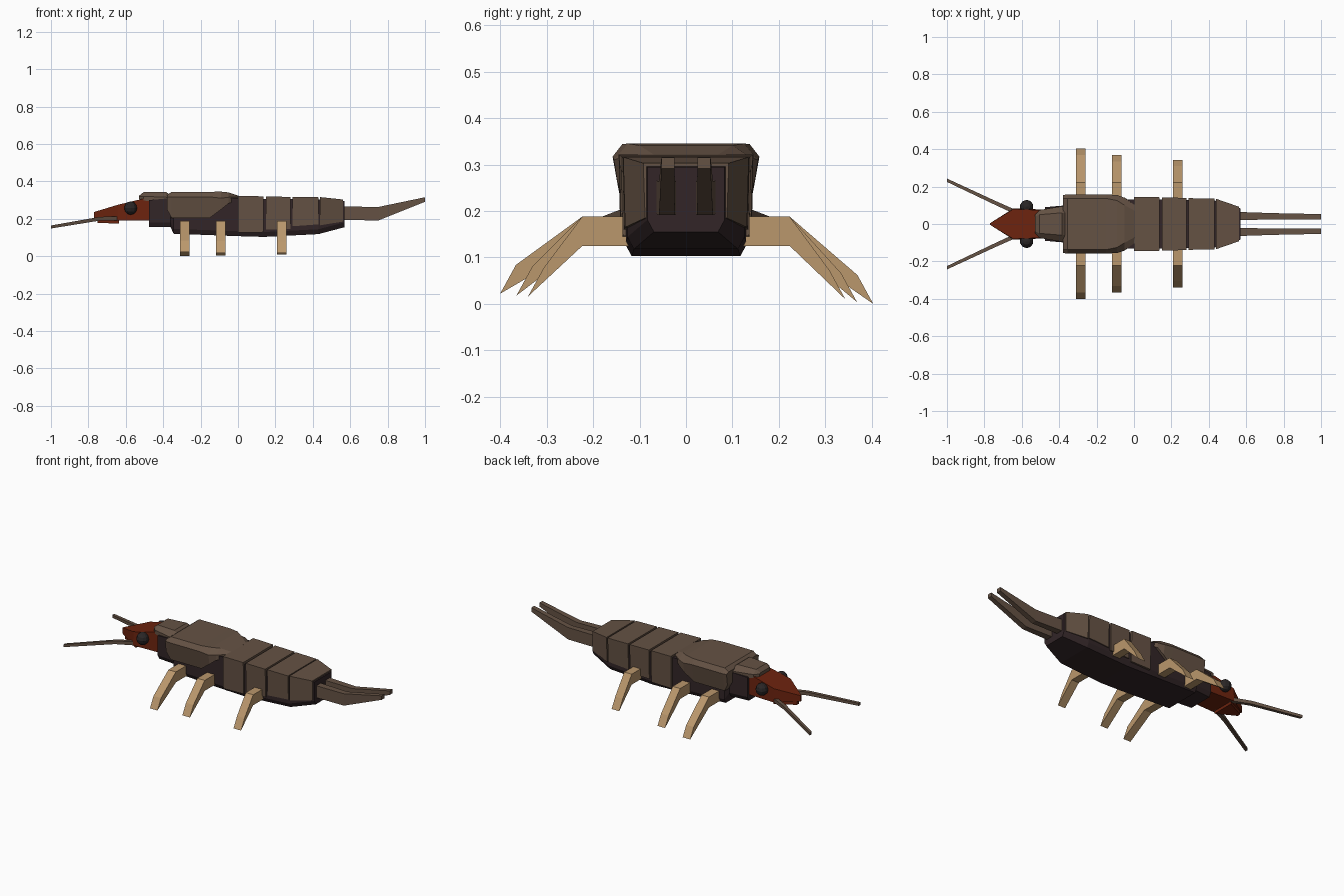
import bpy, bmesh
from mathutils import Vector


def material(name, srgb):
    m = bpy.data.materials.new(name)
    m.diffuse_color = [((c / 255 + 0.055) / 1.055) ** 2.4 for c in srgb] + [1]
    return m


SHELL = material("shell brown", (101, 82, 68))
BODY = material("dark body", (50, 37, 39))
HEAD = material("head rust", (108, 35, 14))
LEG = material("leg tan", (186, 151, 108))
EYE = material("eye black", (42, 38, 38))


def finish(bm, name, mat):
    bmesh.ops.recalc_face_normals(bm, faces=bm.faces)
    me = bpy.data.meshes.new(name)
    bm.to_mesh(me)
    bm.free()
    me.materials.append(mat)
    ob = bpy.data.objects.new(name, me)
    bpy.context.collection.objects.link(ob)
    return ob


def loft(name, rings, mat):
    """Skin between closed rings of equal point count and cap both ends."""
    bm = bmesh.new()
    vs = [[bm.verts.new(p) for p in r] for r in rings]
    n = len(vs[0])
    for a, b in zip(vs, vs[1:]):
        for i in range(n):
            j = (i + 1) % n
            bm.faces.new((a[i], a[j], b[j], b[i]))
    bm.faces.new(vs[0])
    bm.faces.new(vs[-1])
    return finish(bm, name, mat)


def ring(x, half):
    """Cross-section at x, mirrored in y from a half profile of (y, z)."""
    return [(x, y, z) for y, z in half] + [(x, -y, z) for y, z in reversed(half)]


def rect(x, y, z, w, h):
    return [(x, y - w, z - h), (x, y + w, z - h), (x, y + w, z + h), (x, y - w, z + h)]


# Dark core of the body: x, half width, bottom, top
core = [(-0.475, 0.09, 0.155, 0.30), (-0.36, 0.1, 0.155, 0.31),
        (-0.345, 0.125, 0.12, 0.31), (0.0, 0.131, 0.107, 0.31),
        (0.14, 0.131, 0.103, 0.306), (0.43, 0.126, 0.118, 0.303),
        (0.57, 0.083, 0.155, 0.295)]
loft("body_core", [ring(x, [(w - 0.014, b), (w, b + 0.026), (w, t)])
                   for x, w, b, t in core], BODY)

# Abdomen plates: x start/end, half widths, bottoms, tops
plates = [(0.0, 0.135, 0.145, 0.143, 0.126, 0.128, 0.322, 0.32),
          (0.15, 0.28, 0.141, 0.140, 0.142, 0.146, 0.319, 0.317),
          (0.292, 0.43, 0.138, 0.136, 0.16, 0.17, 0.317, 0.315),
          (0.438, 0.562, 0.135, 0.092, 0.165, 0.185, 0.316, 0.303)]
for i, (x0, x1, w0, w1, b0, b1, t0, t1) in enumerate(plates):
    loft(f"abdomen_plate_{i + 1}",
         [ring(x0, [(w0 - 0.004, b0), (w0, t0)]),
          ring(x1, [(w1 - 0.004, b1), (w1, t1)])], SHELL)

# Thorax shield: folded sides that sweep up toward the back
loft("thorax_shield", [
    ring(-0.38, [(0.146, 0.25), (0.155, 0.317), (0.135, 0.325)]),
    ring(-0.355, [(0.137, 0.205), (0.158, 0.317), (0.137, 0.344)]),
    ring(-0.15, [(0.137, 0.205), (0.158, 0.317), (0.137, 0.344)]),
    ring(-0.09, [(0.146, 0.25), (0.155, 0.31), (0.125, 0.345)]),
    ring(-0.05, [(0.142, 0.282), (0.14, 0.315), (0.10, 0.341)]),
    ring(0.005, [(0.10, 0.305), (0.10, 0.318), (0.07, 0.322)])], SHELL)

# Neck collar over the back of the head
loft("neck_collar", [
    ring(-0.528, [(0.05, 0.305), (0.05, 0.32), (0.04, 0.324)]),
    ring(-0.505, [(0.075, 0.298), (0.075, 0.32), (0.05, 0.342)]),
    ring(-0.385, [(0.095, 0.28), (0.095, 0.315), (0.06, 0.344)]),
    ring(-0.36, [(0.09, 0.28), (0.09, 0.312), (0.06, 0.325)])], SHELL)

# Pointed head and jaw
loft("head", [ring(-0.77, [(0.004, 0.20), (0.004, 0.236)]),
              ring(-0.645, [(0.083, 0.192), (0.08, 0.274)]),
              ring(-0.475, [(0.077, 0.192), (0.073, 0.315)])], HEAD)
loft("jaw", [ring(-0.75, [(0.01, 0.177), (0.01, 0.21)]),
             ring(-0.635, [(0.07, 0.175), (0.07, 0.21)])], HEAD)

# Leg tips: x, then (reach, height) for the near and far sides
legs = [("front", -0.285, (0.40, 0.022), (0.403, 0.0)),
        ("middle", -0.092, (0.365, 0.018), (0.368, 0.004)),
        ("hind", 0.233, (0.34, 0.016), (0.343, 0.01))]

for s, side in ((-1, "near"), (1, "far")):
    # Bent legs, a flat profile given thickness along x
    for name, x, near, far in legs:
        ty, tz = near if s < 0 else far
        prof = [(0.09, 0.125), (0.09, 0.188), (0.223, 0.188),
                (ty - 0.034, tz + 0.062), (ty, tz), (0.223, 0.125)]
        loft(f"{name}_leg_{side}",
             [[(x + d, s * y, z) for y, z in prof] for d in (-0.025, 0.025)], LEG)

    # Antennae
    loft(f"antenna_{side}", [rect(-0.63, s * 0.062, 0.203, 0.012, 0.011),
                             rect(-0.74, s * 0.112, 0.2, 0.011, 0.01),
                             rect(-1.0, s * 0.234, 0.156, 0.009, 0.008)], SHELL)

    # Tail prongs
    loft(f"tail_prong_{side}", [rect(0.54, s * 0.043, 0.23, 0.022, 0.036),
                                rect(0.75, s * 0.041, 0.227, 0.017, 0.036),
                                rect(1.0, s * 0.039, 0.303, 0.014, 0.012)], SHELL)

    # Eyes
    bm = bmesh.new()
    bmesh.ops.create_uvsphere(bm, u_segments=10, v_segments=6, radius=0.036)
    bmesh.ops.translate(bm, verts=bm.verts, vec=Vector((-0.574, s * 0.093, 0.257)))
    finish(bm, f"eye_{side}", EYE)
